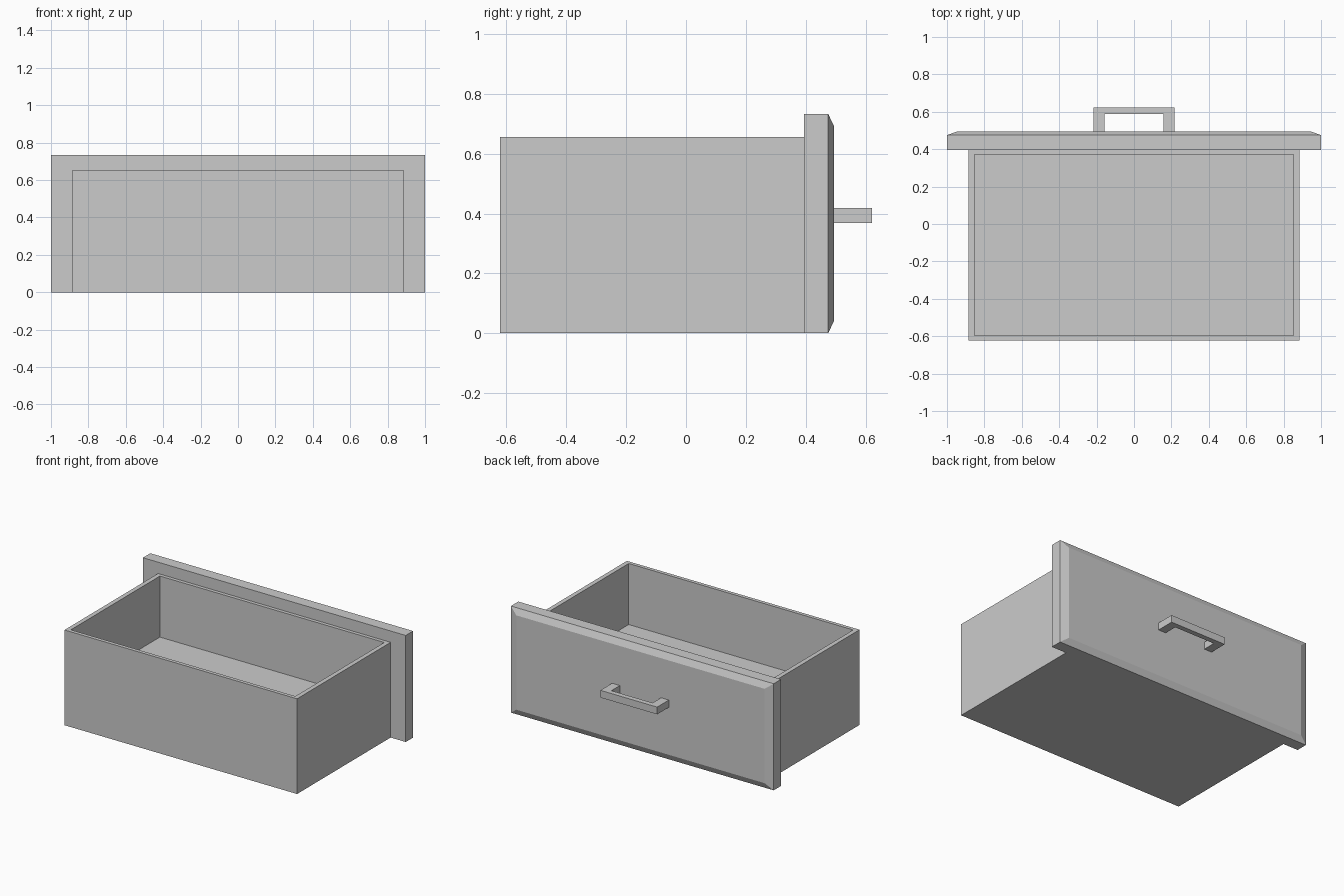
import bpy, bmesh

if "Cube" in bpy.data.objects:
    bpy.data.objects.remove(bpy.data.objects["Cube"])


def make_object(name, bm):
    bmesh.ops.recalc_face_normals(bm, faces=bm.faces)
    mesh = bpy.data.meshes.new(name)
    bm.to_mesh(mesh)
    bm.free()
    obj = bpy.data.objects.new(name, mesh)
    bpy.context.collection.objects.link(obj)
    return obj


def loft(name, rings):
    """Skin a stack of equal-length rings and cap both ends."""
    bm = bmesh.new()
    loops = [[bm.verts.new(p) for p in ring] for ring in rings]
    n = len(loops[0])
    for a, b in zip(loops, loops[1:]):
        for i in range(n):
            j = (i + 1) % n
            bm.faces.new((a[i], a[j], b[j], b[i]))
    bm.faces.new(loops[0])
    bm.faces.new(loops[-1])
    return make_object(name, bm)


def rect_xy(x, y0, y1, z):
    return [(-x, y0, z), (x, y0, z), (x, y1, z), (-x, y1, z)]


def rect_xz(x, z0, z1, y):
    return [(-x, y, z0), (x, y, z0), (x, y, z1), (-x, y, z1)]


# Open tray: outside wall, rim, inside wall and raised floor
loft("drawer_box", [
    rect_xy(0.885, -0.622, 0.395, 0.0),
    rect_xy(0.885, -0.622, 0.395, 0.655),
    rect_xy(0.854, -0.597, 0.371, 0.655),
    rect_xy(0.854, -0.597, 0.371, 0.235),
])

# Face panel with a chamfered outer border
loft("drawer_panel", [
    rect_xz(1.0, 0.0, 0.733, 0.395),
    rect_xz(1.0, 0.0, 0.733, 0.475),
    rect_xz(0.945, 0.042, 0.691, 0.495),
])

# U-shaped pull handle
outline = [(-0.216, 0.494), (-0.216, 0.622), (0.216, 0.622), (0.216, 0.494),
           (0.157, 0.494), (0.157, 0.587), (-0.157, 0.587), (-0.157, 0.494)]
loft("pull_handle", [[(x, y, z) for x, y in outline] for z in (0.369, 0.419)])
